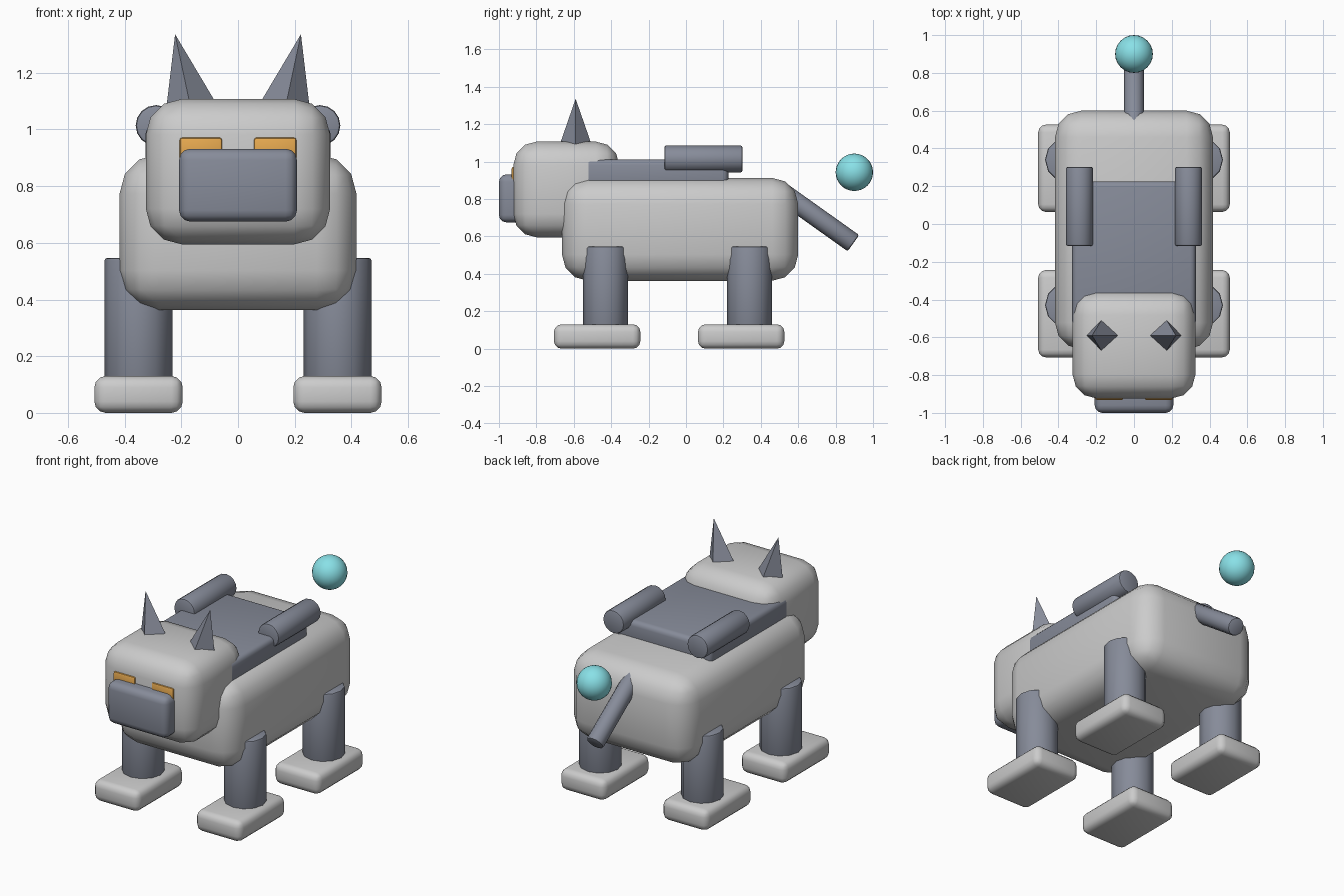
import bpy
from math import radians, atan2, pi
from mathutils import Vector

if "Cube" in bpy.data.objects:
    bpy.data.objects.remove(bpy.data.objects["Cube"])


def material(name, color):
    m = bpy.data.materials.new(name)
    m.diffuse_color = (*color, 1)
    m.use_nodes = True
    m.node_tree.nodes["Principled BSDF"].inputs["Base Color"].default_value = m.diffuse_color
    return m


DARK = material("dark_grey", (0.24, 0.26, 0.32))
ORANGE = material("orange", (0.8, 0.4, 0.08))
CYAN = material("cyan", (0.25, 0.75, 0.8))


def finish(name, mat, bevel=0, segments=3):
    ob = bpy.context.object
    ob.name = name
    if mat:
        ob.data.materials.append(mat)
    bpy.ops.object.transform_apply(location=False, rotation=False, scale=True)
    if bevel:
        mod = ob.modifiers.new("Bevel", 'BEVEL')
        mod.width, mod.segments = bevel, segments
        mod.limit_method, mod.angle_limit = 'ANGLE', radians(40)
        bpy.ops.object.modifier_apply(modifier=mod.name)
    bpy.ops.object.shade_smooth_by_angle(angle=radians(35))
    return ob


def box(name, x, y, z, bevel, mat=None, segments=3):
    """Rounded box from (min, max) ranges."""
    c = [(a + b) / 2 for a, b in (x, y, z)]
    bpy.ops.mesh.primitive_cube_add(size=1, location=c)
    bpy.context.object.scale = [b - a for a, b in (x, y, z)]
    return finish(name, mat, bevel, segments)


def rod(name, start, end, radius, sides, mat=DARK):
    """Cylinder between two points with slightly softened rims."""
    a, b = Vector(start), Vector(end)
    d = b - a
    bpy.ops.mesh.primitive_cylinder_add(
        vertices=sides, radius=radius, depth=d.length, location=(a + b) / 2,
        rotation=(-atan2(d.y, d.z), 0, 0))
    return finish(name, mat, 0.01, 2)


# Body, head and back plate
box("body", (-0.418, 0.418), (-0.663, 0.6), (0.363, 0.913), 0.14)
box("head", (-0.325, 0.325), (-0.923, -0.357), (0.595, 1.107), 0.125)
box("back_plate", (-0.327, 0.327), (-0.545, 0.226), (0.86, 1.012), 0.03, DARK)

# Snout
box("snout", (-0.208, 0.208), (-1.0, -0.80), (0.675, 0.932), 0.04, DARK)

for side, s in (("left", 1), ("right", -1)):
    # Eyes
    xs = sorted((s * 0.056, s * 0.206))
    box(f"eye_{side}", xs, (-0.932, -0.88), (0.885, 0.972), 0.01, ORANGE, 2)

    # Four-sided ears, leaning outwards
    tilt = s * radians(12)
    tip = Vector((s * 0.222, -0.59, 1.336))
    axis = Vector((s * 0.208, 0, 0.978))
    bpy.ops.mesh.primitive_cone_add(
        vertices=4, radius1=0.102, radius2=0, depth=0.3,
        location=tip - axis * 0.15, rotation=(0, tilt, 0))
    finish(f"ear_{side}", DARK)

    # Back pods
    rod(f"back_pod_{side}", (s * 0.289, -0.116, 1.014),
        (s * 0.289, 0.302, 1.014), 0.072, 16)

    # Legs and feet
    for end, y in (("front", -0.43), ("back", 0.34)):
        x = s * 0.351
        rod(f"{end}_leg_{side}", (x, y, 0.1), (x, y, 0.547), 0.12, 12)
        box(f"{end}_foot_{side}", (x - 0.156, x + 0.156),
            (y - 0.276, y + 0.186), (0, 0.13), 0.04)

# Tail and floating tail ball
rod("tail", (0, 0.5, 0.845), (0, 0.895, 0.564), 0.053, 12)
bpy.ops.mesh.primitive_uv_sphere_add(segments=24, ring_count=16, radius=0.1,
                                     location=(0, 0.9, 0.943))
finish("tail_ball", CYAN)
